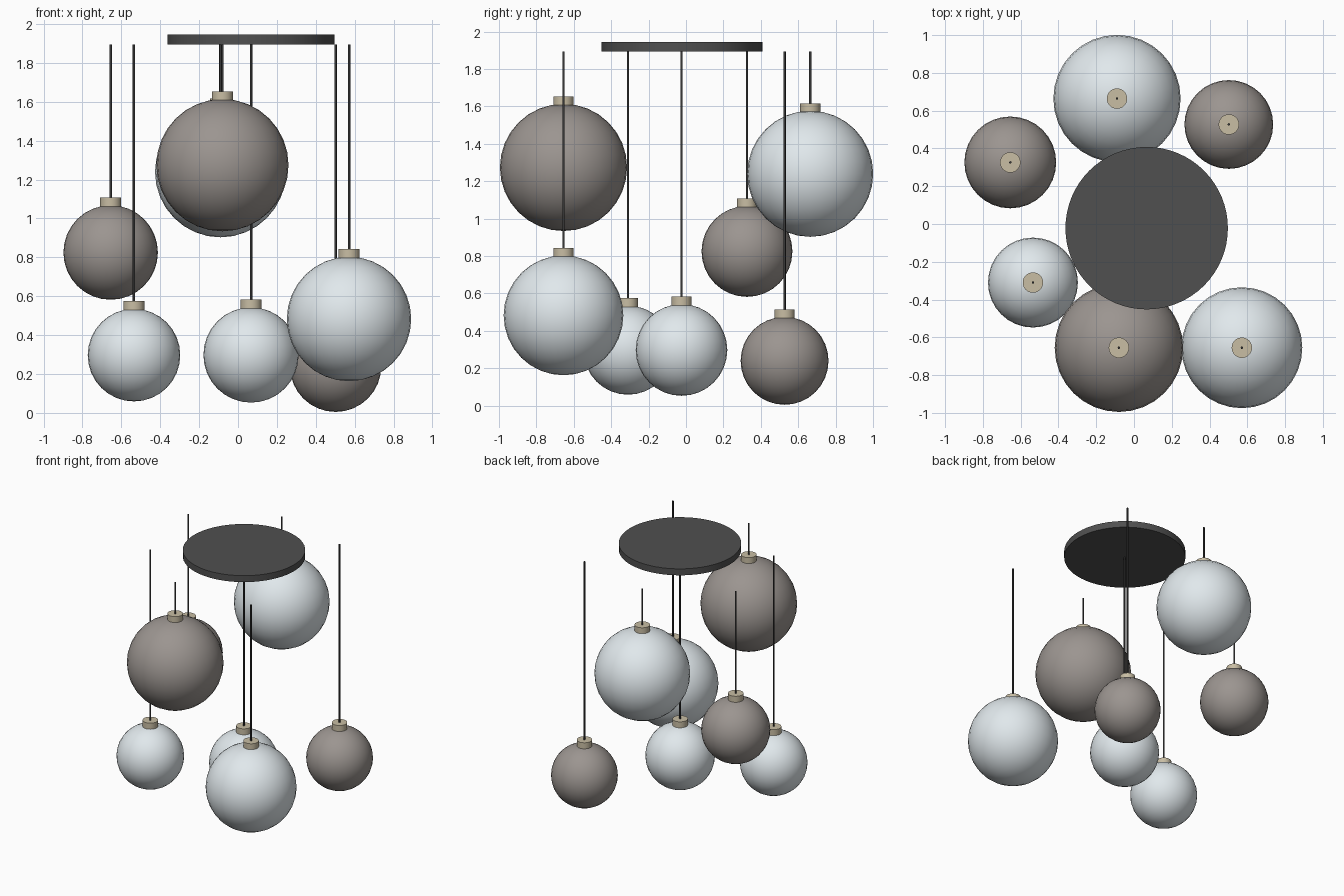
import bpy, math

if "Cube" in bpy.data.objects:
    bpy.data.objects.remove(bpy.data.objects["Cube"])


def material(name, rgb):
    m = bpy.data.materials.new(name)
    m.diffuse_color = (*rgb, 1)
    m.use_nodes = True
    m.node_tree.nodes["Principled BSDF"].inputs["Base Color"].default_value = m.diffuse_color
    return m


SMOKE = material("smoke_glass", (0.33, 0.30, 0.28))
PALE = material("pale_glass", (0.75, 0.81, 0.84))
BRASS = material("cap_metal", (0.58, 0.51, 0.37))
DARK = material("canopy_metal", (0.08, 0.08, 0.08))
CORD = material("cord_black", (0.04, 0.04, 0.04))

CANOPY_BOTTOM, CANOPY_TOP = 1.895, 1.945


def finish(name, mat):
    ob = bpy.context.object
    ob.name = name
    ob.data.materials.append(mat)
    bpy.ops.object.shade_smooth_by_angle(angle=math.radians(35))


def cylinder(name, x, y, z0, z1, r, mat, sides):
    bpy.ops.mesh.primitive_cylinder_add(vertices=sides, radius=r, depth=z1 - z0,
                                        location=(x, y, (z0 + z1) / 2))
    finish(name, mat)


def pendant(name, x, y, z, r, mat):
    # Glass globe, metal cap on top, cord up to ceiling level
    bpy.ops.mesh.primitive_uv_sphere_add(segments=32, ring_count=16, radius=r,
                                         location=(x, y, z))
    finish(name + "_globe", mat)
    top = z + r
    cylinder(name + "_cap", x, y, top - 0.008, top + 0.04, 0.054, BRASS, 32)
    cylinder(name + "_cord", x, y, top + 0.035, CANOPY_BOTTOM, 0.0065, CORD, 12)


# Ceiling canopy disc
cylinder("canopy", 0.067, -0.022, CANOPY_BOTTOM, CANOPY_TOP, 0.43, DARK, 64)

# Pendants: name, x, y, globe centre z, radius, glass
for p in [
    ("back_large", -0.09, 0.664, 1.24, 0.337, PALE),
    ("back_right", 0.502, 0.527, 0.24, 0.235, SMOKE),
    ("left_upper", -0.655, 0.326, 0.825, 0.243, SMOKE),
    ("left_lower", -0.535, -0.31, 0.297, 0.238, PALE),
    ("front_large", -0.08, -0.655, 1.274, 0.34, SMOKE),
    ("front_right", 0.571, -0.655, 0.483, 0.32, PALE),
    ("centre", 0.067, -0.024, 0.298, 0.245, PALE),
]:
    pendant(*p)
